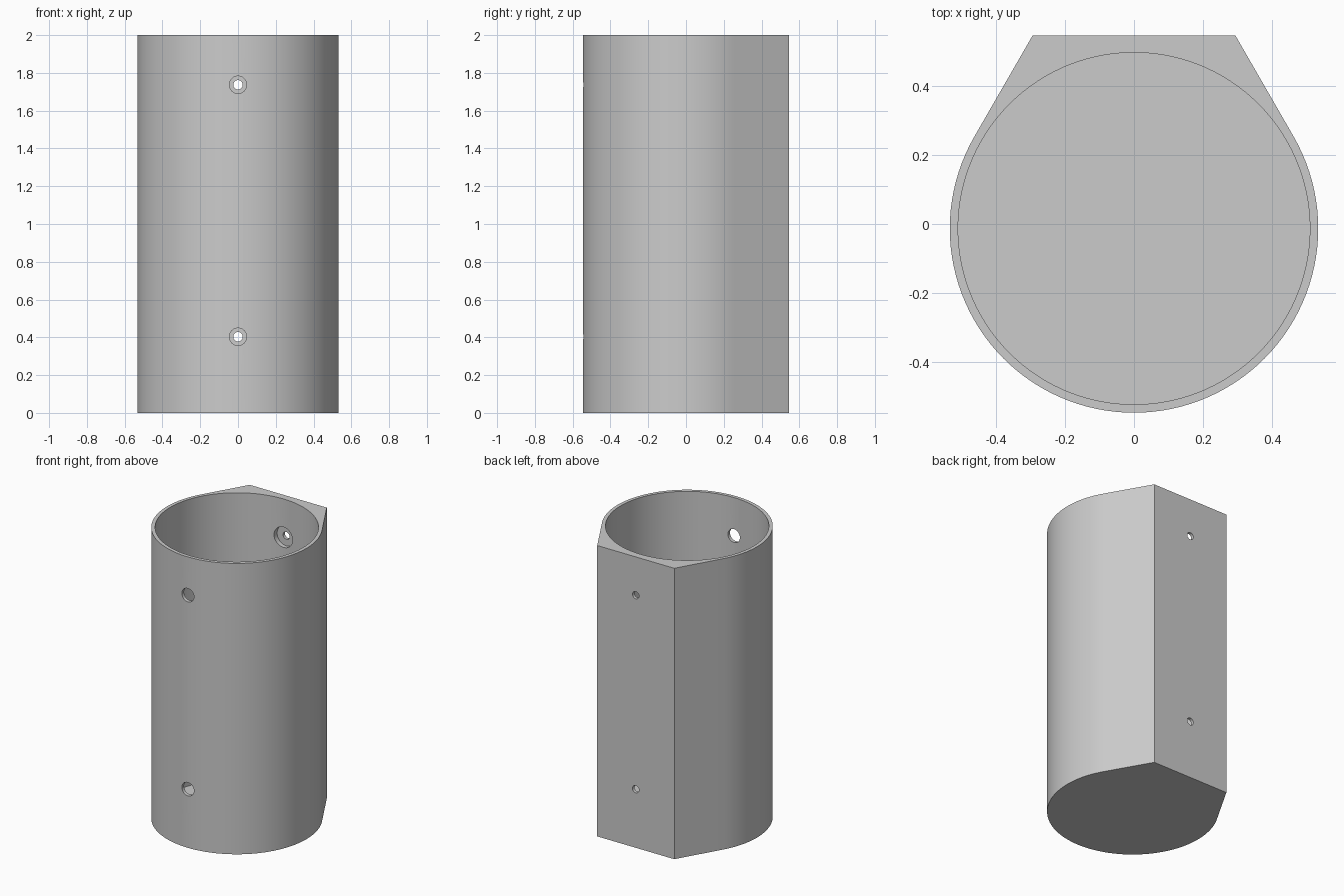
import bpy
import bmesh
from math import radians, sin, cos
from mathutils import Matrix

cube = bpy.data.objects.get("Cube")
if cube:
    bpy.data.objects.remove(cube, do_unlink=True)

HEIGHT, FLOOR = 2.0, 0.03
R_OUT, R_IN = 0.533, 0.509
AXIS_Y = -0.013          # centre line of the tube
BACK_Y = 0.546           # flat mounting face
BACK_HALF = 0.293
HOLE_Z = (0.403, 1.737)

grey = bpy.data.materials.new("plain grey")
grey.use_nodes = True
COLOR = (0.6, 0.6, 0.6, 1)
grey.diffuse_color = COLOR
grey.node_tree.nodes["Principled BSDF"].inputs["Base Color"].default_value = COLOR


def make_object(name, bm):
    bmesh.ops.recalc_face_normals(bm, faces=bm.faces)
    mesh = bpy.data.meshes.new(name)
    bm.to_mesh(mesh)
    bm.free()
    mesh.materials.append(grey)
    obj = bpy.data.objects.new(name, mesh)
    bpy.context.collection.objects.link(obj)
    return obj


def cylinder(name, radius, start, end, z=None, sides=48):
    """Cylinder along z on the tube axis, or along y at height z."""
    bm = bmesh.new()
    mid = (start + end) / 2
    if z is None:
        matrix = Matrix.Translation((0, AXIS_Y, mid))
    else:
        matrix = Matrix.Translation((0, mid, z)) @ Matrix.Rotation(radians(90), 4, "X")
    bmesh.ops.create_cone(bm, cap_ends=True, segments=sides, radius1=radius,
                          radius2=radius, depth=end - start, matrix=matrix)
    return make_object(name, bm)


# Outer body: round front, tangent sides running to a flat back
bm = bmesh.new()
STEPS = 80
outline = [(BACK_HALF, BACK_Y), (-BACK_HALF, BACK_Y)]
for i in range(STEPS + 1):
    a = radians(150 + 240 * i / STEPS)
    outline.append((R_OUT * cos(a), AXIS_Y + R_OUT * sin(a)))
base = bm.faces.new([bm.verts.new((x, y, 0)) for x, y in outline])
top = bmesh.ops.extrude_face_region(bm, geom=[base], use_keep_orig=True)["geom"]
bmesh.ops.translate(bm, vec=(0, 0, HEIGHT),
                    verts=[v for v in top if isinstance(v, bmesh.types.BMVert)])
body = make_object("tube_holder", bm)

# Cavity, front access holes, screw holes and their inner recesses
cutters = [cylinder("cavity_cutter", R_IN, FLOOR, HEIGHT + 0.2, sides=120)]
for z in HOLE_Z:
    cutters.append(cylinder("access_hole_cutter", 0.046, -0.8, -0.3, z))
    cutters.append(cylinder("recess_cutter", 0.07, 0.3, 0.525, z))
    cutters.append(cylinder("screw_hole_cutter", 0.025, 0.4, 0.8, z, 32))

bpy.ops.object.select_all(action="DESELECT")
body.select_set(True)
bpy.context.view_layer.objects.active = body
for cutter in cutters:
    cutter.hide_render = True
    mod = body.modifiers.new("cut", "BOOLEAN")
    mod.operation = "DIFFERENCE"
    mod.solver = "EXACT"
    mod.object = cutter
    bpy.ops.object.modifier_apply(modifier=mod.name)
    bpy.data.objects.remove(cutter, do_unlink=True)

bpy.ops.object.shade_smooth_by_angle(angle=radians(25))
